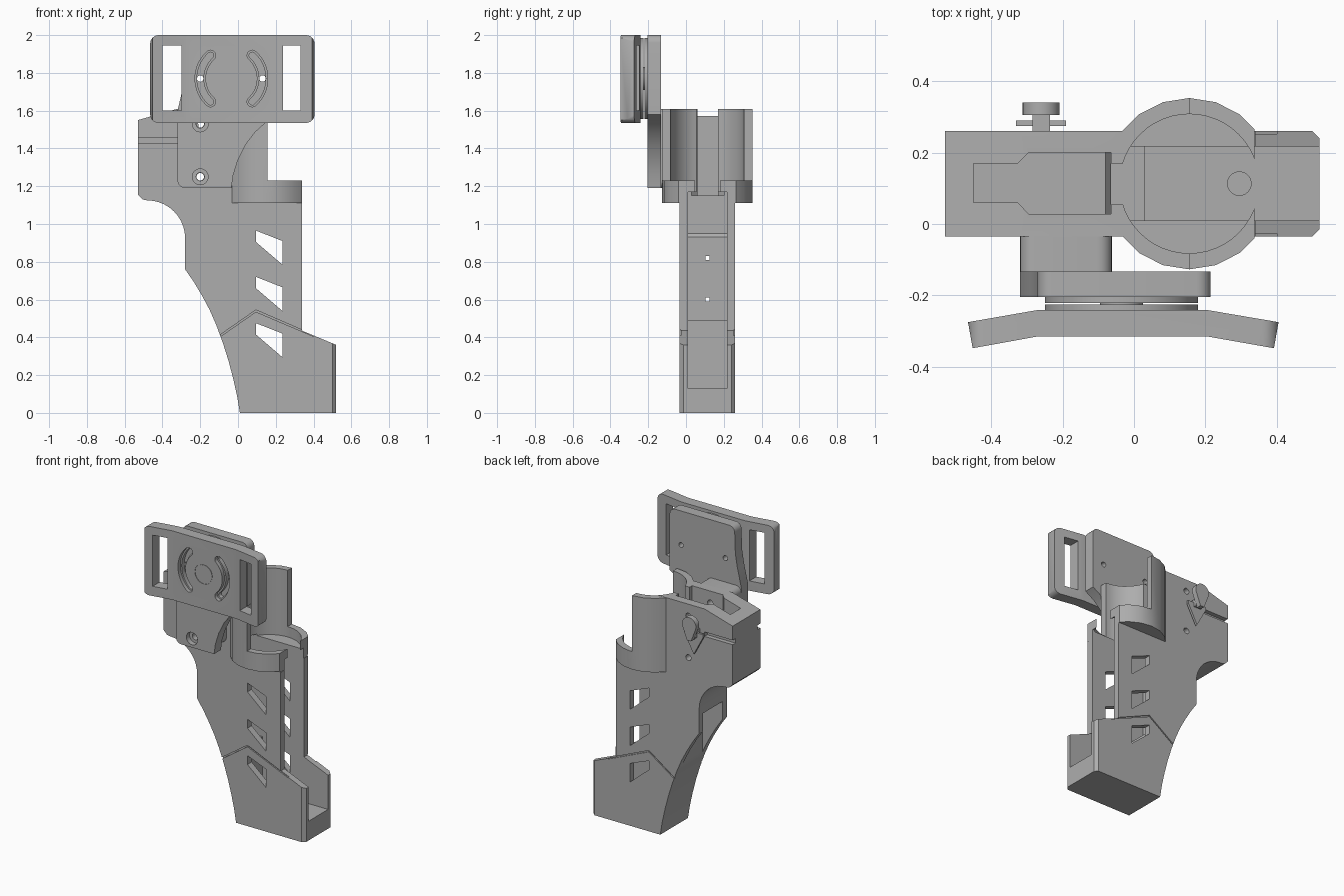
import bpy, bmesh
from math import sin, cos, pi, radians

cube = bpy.data.objects.get("Cube")
if cube:
    bpy.data.objects.remove(cube)

grey = bpy.data.materials.new("plain grey")
grey.use_nodes = True
grey.diffuse_color = (0.42, 0.42, 0.42, 1)
grey.node_tree.nodes["Principled BSDF"].inputs["Base Color"].default_value = (0.42, 0.42, 0.42, 1)


def prism(name, pts, axis, a, b):
    """Extrude a 2D outline along y (points are x,z) or z (points are x,y)."""
    bm = bmesh.new()
    put = (lambda p, t: (p[0], t, p[1])) if axis == "y" else (lambda p, t: (p[0], p[1], t))
    low = [bm.verts.new(put(p, a)) for p in pts]
    high = [bm.verts.new(put(p, b)) for p in pts]
    bm.faces.new(low)
    bm.faces.new(high)
    for i in range(len(pts)):
        j = (i + 1) % len(pts)
        bm.faces.new((low[i], low[j], high[j], high[i]))
    bmesh.ops.recalc_face_normals(bm, faces=bm.faces)
    me = bpy.data.meshes.new(name)
    bm.to_mesh(me)
    bm.free()
    ob = bpy.data.objects.new(name, me)
    bpy.context.collection.objects.link(ob)
    me.materials.append(grey)
    return ob


def box(name, x, y, z):
    return prism(name, [(x[0], y[0]), (x[1], y[0]), (x[1], y[1]), (x[0], y[1])], "z", *z)


def arc(cx, cy, r, start, end, n):
    return [(cx + r * cos(radians(start + (end - start) * i / n)),
             cy + r * sin(radians(start + (end - start) * i / n))) for i in range(n + 1)]


def disc(name, c, r, axis, a, b, n=40):
    return prism(name, arc(c[0], c[1], r, 90, 450, n)[:-1], axis, a, b)


def rounded(x, z, r):
    return (arc(x[1] - r, z[1] - r, r, 0, 90, 6) + arc(x[0] + r, z[1] - r, r, 90, 180, 6)
            + arc(x[0] + r, z[0] + r, r, 180, 270, 6) + arc(x[1] - r, z[0] + r, r, 270, 360, 6))


def combine(ob, tool, operation="DIFFERENCE"):
    m = ob.modifiers.new("combine", "BOOLEAN")
    m.operation, m.solver, m.object = operation, "EXACT", tool
    bpy.context.view_layer.objects.active = ob
    bpy.ops.object.modifier_apply(modifier=m.name)
    bpy.data.objects.remove(tool)


MID = 0.113            # centre of the body width
TUBE = (0.155, MID)    # centre of the round holder
HUB = (-0.035, 1.77)   # centre of the swivel

# Body: side outline, then the round holder
outline = ([(-0.53, 1.55), (-0.53, 1.155), (-0.505, 1.13)]
           + arc(-0.48, 0.925, 0.2, 90, 0, 10)
           + [(-0.28, 0.76), (-0.235, 0.695), (-0.19, 0.62), (-0.15, 0.545), (-0.115, 0.465),
              (-0.08, 0.37), (-0.05, 0.275), (-0.025, 0.18), (-0.005, 0.09), (0.01, 0),
              (0.52, 0), (0.52, 0.36), (0.34, 0.435), (0.34, 1.61), (-0.32, 1.61)])
body = prism("holster_body", outline, "y", -0.035, 0.26)
combine(body, disc("ring", TUBE, 0.24, "z", 1.11, 1.609, 20), "UNION")
combine(body, box("ring_front", (0.338, 0.6), (-0.3, 0.5), (1.1, 1.8)))
combine(body, box("sleeve_front", (0.155, 0.6), (-0.3, 0.5), (1.23, 1.8)))
combine(body, disc("bore", TUBE, 0.195, "z", 1.16, 1.8, 48))

# Front channel, stepped towards the base, and the rear pocket above it
channel = [(0.03, 0.13), (0.7, 0.13), (0.7, 1.17), (-0.08, 1.17), (-0.08, 0.95),
           (-0.065, 0.93), (-0.065, 0.49), (0.03, 0.49)]
combine(body, prism("channel", channel, "y", 0.01, 0.217))
pocket = [(-0.45, 0.06), (-0.325, 0.06), (-0.295, 0.028), (-0.065, 0.028), (-0.065, 0.055),
          (0.1, 0.055), (0.1, 0.17), (-0.065, 0.17), (-0.065, 0.2), (-0.295, 0.2),
          (-0.325, 0.17), (-0.45, 0.17)]
combine(body, prism("pocket", pocket, "z", 1.15, 1.8))
combine(body, disc("floor_hole", (0.295, MID), 0.033, "z", 0.05, 0.3))

# Recess in the back of the grip, with two screw holes into the channel
recess = [(-0.5, 0.36), (-0.13, 0.44), (-0.13, 0.8), (-0.2, 0.88), (-0.5, 0.88)]
combine(body, prism("back_recess", recess, "y", 0.01, 0.217))
for z in (0.6, 0.82):
    hole = box("back_hole", (-0.2, 0), (MID - 0.011, MID + 0.011), (z - 0.011, z + 0.011))
    combine(body, hole)

# Slanted windows through both walls
for k in range(3):
    d = 0.245 * k
    combine(body, prism("window", [(0.095, 0.965 - d), (0.235, 0.91 - d), (0.235, 0.785 - d),
                                   (0.095, 0.905 - d)], "y", -0.2, 0.5))

# Seam above the base, side grooves and chamfered base corners on both sides
seam = [(-0.2, 0.33), (0.095, 0.535), (0.4, 0.405), (0.4, 0.413), (0.095, 0.545), (-0.2, 0.34)]
for side in (-1, 1):
    outer = MID + side * 0.1475
    inner, far = outer - side * 0.008, outer + side * 0.1
    combine(body, prism("seam", seam, "y", *sorted((inner, far))))
    groove = outer - side * 0.03
    combine(body, box("groove", (-0.7, -0.32), sorted((groove, far)), (1.425, 1.455)))
    corner = [(0.495, outer + side * 0.005), (0.525, outer - side * 0.025), (0.56, outer + side * 0.05)]
    combine(body, prism("corner", corner, "z", -0.1, 0.6))

# Side holes for the clamping screws
for z in (1.25, 1.53):
    combine(body, disc("side_hole", (-0.2, z), 0.02, "y", -0.2, 0.5, 16))

# Mounting bracket: tall plate with a curved flank, and a spacer block
plate = (arc(-0.28, 1.23, 0.04, 180, 270, 5)
         + [(-0.035, 1.19), (-0.025, 1.26), (0.0, 1.34), (0.04, 1.42), (0.09, 1.485),
            (0.15, 1.54), (0.215, 1.58)]
         + arc(0.175, 1.96, 0.04, 0, 90, 5) + arc(-0.23, 1.96, 0.04, 90, 180, 5)
         + [(-0.275, 1.82), (-0.29, 1.73), (-0.32, 1.6)])
bracket = prism("mounting_bracket", plate, "y", -0.205, -0.133)
block = prism("spacer", rounded((-0.319, -0.062), (1.191, 1.609), 0.04), "y", -0.15, -0.034)
combine(bracket, block, "UNION")
for z in (1.25, 1.53):
    combine(bracket, disc("sink", (-0.2, z), 0.042, "y", -0.3, -0.17, 24))
    combine(bracket, disc("bolt_hole", (-0.2, z), 0.022, "y", -0.3, 0.1, 16))

# Belt plate with bent wings, strap slots and curved adjustment slots
bent = [(-0.27, -0.315), (0.205, -0.315), (0.392, -0.348), (0.405, -0.275), (0.205, -0.241),
        (-0.27, -0.241), (-0.465, -0.275), (-0.452, -0.348)]
belt = prism("belt_plate", bent, "z", 1.5, 2.05)
combine(belt, prism("trim", rounded((-0.465, 0.405), (1.535, 2.0), 0.045), "y", -0.5, 0), "INTERSECT")
for x in ((-0.4, -0.3), (0.238, 0.332)):
    combine(belt, box("strap_slot", x, (-0.5, 0), (1.6, 1.945)))


def curved_slot(r, mid, width):
    a, b, h = mid - 48, mid + 48, width / 2
    tip = lambda ang, s: arc(HUB[0] + r * cos(radians(ang)), HUB[1] + r * sin(radians(ang)),
                             h, ang + s, ang + s + 180, 8)[1:-1]
    return (arc(*HUB, r + h, a, b, 16) + tip(b, 0)
            + arc(*HUB, r - h, b, a, 16) + tip(a, 180))


for mid in (0, 180):
    combine(belt, prism("wide_slot", curved_slot(0.165, mid, 0.055), "y", -0.4, -0.29))
    combine(belt, prism("slot", curved_slot(0.165, mid, 0.034), "y", -0.4, -0.262))
combine(belt, disc("pivot_ring", HUB, 0.066, "y", -0.4, -0.312))
combine(belt, disc("pivot", HUB, 0.062, "y", -0.315, -0.3), "UNION")

# Swivel discs between the plates
front_disc = disc("swivel_front_disc", HUB, 0.215, "y", -0.2415, -0.226, 64)
rear_disc = disc("swivel_rear_disc", HUB, 0.215, "y", -0.221, -0.204, 64)
pin = disc("swivel_pin", HUB, 0.06, "y", -0.227, -0.22)
for ob in (belt, front_disc, rear_disc, bracket):
    for s in (-1, 1):
        combine(ob, disc("pin_hole", (HUB[0] + s * 0.165, HUB[1]), 0.017, "y", -0.5, -0.1, 16))

# Thumb screw on the back wall
stem = box("thumb_screw_stem", (-0.285, -0.235), (0.2, 0.31), (1.42, 1.47))
washer = prism("thumb_screw_washer", [(-0.33, 1.43), (-0.26, 1.3), (-0.19, 1.43), (-0.19, 1.45),
                                      (-0.33, 1.45)], "y", 0.275, 0.29)
paddle = arc(-0.26, 1.515, 0.052, -20, 200, 14) + [(-0.275, 1.41), (-0.245, 1.41)]
knob = prism("thumb_screw_knob", paddle, "y", 0.305, 0.34)

# Smooth the curved walls, keep the edges sharp
bpy.ops.object.select_all(action="DESELECT")
for ob in (body, bracket, belt, front_disc, rear_disc, pin, knob):
    ob.select_set(True)
bpy.context.view_layer.objects.active = body
bpy.ops.object.shade_smooth_by_angle(angle=radians(25))
